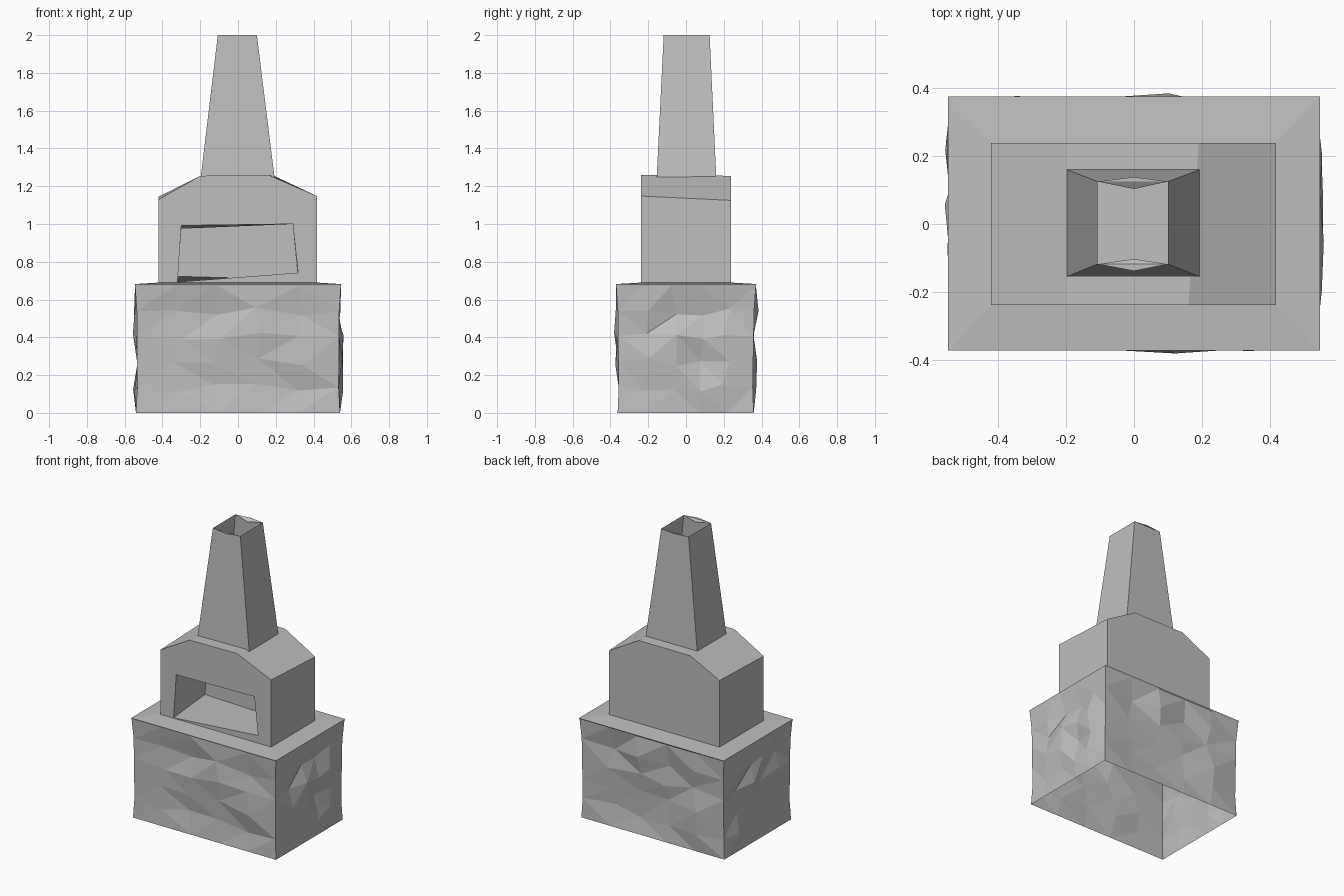
import bpy, bmesh, random
from mathutils import Vector

if "Cube" in bpy.data.objects:
    bpy.data.objects.remove(bpy.data.objects["Cube"])

random.seed(4)
stone = bpy.data.materials.new("grey stone")
stone.diffuse_color = (0.52, 0.52, 0.52, 1)
stone.use_nodes = True
stone.node_tree.nodes["Principled BSDF"].inputs["Base Color"].default_value = stone.diffuse_color


def build(name, bm):
    me = bpy.data.meshes.new(name)
    bm.to_mesh(me)
    bm.free()
    me.materials.append(stone)
    ob = bpy.data.objects.new(name, me)
    bpy.context.collection.objects.link(ob)
    return ob


def ring(bm, x0, x1, y0, y1, z):
    return [bm.verts.new(p) for p in
            ((x0, y0, z), (x1, y0, z), (x1, y1, z), (x0, y1, z))]


def bridge(bm, a, b):
    n = len(a)
    return [bm.faces.new((a[i], a[(i + 1) % n], b[(i + 1) % n], b[i]))
            for i in range(n)]


# Rough-hewn hollow base, open underneath
bm = bmesh.new()
low = ring(bm, -.54, .54, -.362, .358, 0)
high = ring(bm, -.545, .545, -.37, .37, .675)
walls = bridge(bm, low, high)
bmesh.ops.subdivide_edges(bm, edges=bm.edges[:], cuts=4, use_grid_fill=True)
for v in bm.verts:
    if 0.02 < v.co.z < 0.66:
        corner = abs(v.co.x) > .53 and abs(v.co.y) > .35
        k = 0.0 if corner else 0.025
        v.co += Vector((random.uniform(-k, k), random.uniform(-k, k),
                        random.uniform(-k, k)))
        v.co.x *= .985
        v.co.y *= .98
bmesh.ops.triangulate(bm, faces=bm.faces[:])
build("rough_base", bm)

# Ledge on top of the base, rising slightly to the oven
bm = bmesh.new()
a = ring(bm, -.545, .545, -.37, .37, .675)
b = ring(bm, -.547, .547, -.372, .375, .682)
c = ring(bm, -.42, .417, -.238, .238, .69)
bridge(bm, a, b)
bridge(bm, b, c)
build("base_ledge", bm)

# Oven body: sloped shoulders and a recessed fire opening in front
bm = bmesh.new()
front = [(-.42, .69), (.417, .69), (.417, 1.148), (.16, 1.26), (-.2, 1.255), (-.42, 1.13)]
back = [(-.42, .69), (.417, .69), (.417, 1.125), (.19, 1.255), (-.2, 1.255), (-.42, 1.145)]
mouth = [(-.32, .693), (.318, .742), (.29, 1.0), (-.3, .992)]
rear = [(-.32, .723), (.318, .705), (.29, 1.0), (-.3, .975)]


def profile(pts, y):
    return [bm.verts.new((x, y, z)) for x, z in pts]


F, B = profile(front, -.238), profile(back, .238)
M, R = profile(mouth, -.238), profile(rear, .1)
sides = bridge(bm, F, B)
bmesh.ops.delete(bm, geom=[sides[0]], context='FACES_ONLY')
bm.faces.new(B)
bm.faces.new(R)
bridge(bm, M, R)
for f in ((F[0], F[1], M[1], M[0]), (F[1], F[2], M[2], M[1]), (F[2], F[3], M[2]),
          (F[3], F[4], M[3], M[2]), (F[4], F[5], M[3]), (F[5], F[0], M[0], M[3])):
    bm.faces.new(f)
bmesh.ops.recalc_face_normals(bm, faces=bm.faces[:])
build("oven_body", bm)

# Tapered open chimney with narrow rim slivers at front and back
bm = bmesh.new()
foot = ring(bm, -.197, .193, -.155, .16, 1.25)
top = ring(bm, -.107, .1, -.118, .125, 2.0)
bridge(bm, foot, top)
for i, j, s in ((0, 1, -1), (2, 3, 1)):
    outer = bm.verts.new((0, s * .138, 2.0))
    inner = bm.verts.new((0, s * .103, 1.985))
    bm.faces.new((top[i], top[j], outer))
    bm.faces.new((top[i], top[j], inner))
bmesh.ops.recalc_face_normals(bm, faces=bm.faces[:])
build("chimney", bm)
